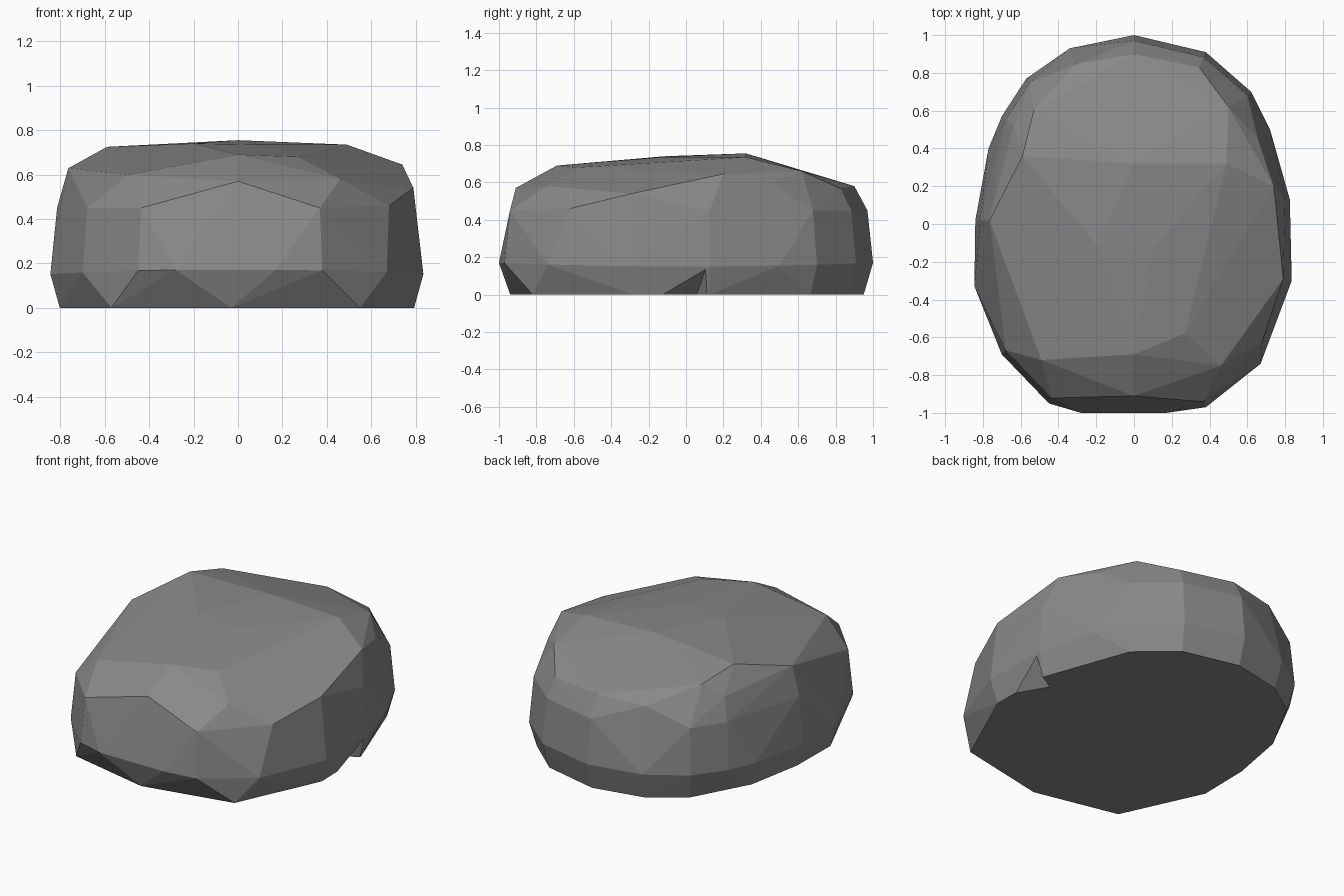
import bpy, bmesh

if "Cube" in bpy.data.objects:
    bpy.data.objects.remove(bpy.data.objects["Cube"])

# One plain stone colour
stone = bpy.data.materials.new("stone grey")
stone.use_nodes = True
colour = (0.25, 0.25, 0.25, 1)
stone.diffuse_color = colour
stone.node_tree.nodes["Principled BSDF"].inputs["Base Color"].default_value = colour


def hull_object(name, points):
    """Faceted solid wrapped tightly around a set of points."""
    bm = bmesh.new()
    for point in points:
        bm.verts.new(point)
    result = bmesh.ops.convex_hull(bm, input=bm.verts)
    loose = [v for v in set(result["geom_interior"] + result["geom_unused"])
             if isinstance(v, bmesh.types.BMVert)]
    bmesh.ops.delete(bm, geom=loose, context="VERTS")
    bmesh.ops.recalc_face_normals(bm, faces=bm.faces)
    mesh = bpy.data.meshes.new(name)
    bm.to_mesh(mesh)
    bm.free()
    mesh.materials.append(stone)
    obj = bpy.data.objects.new(name, mesh)
    bpy.context.collection.objects.link(obj)
    return obj


# Widest outline of the boulder, counter-clockwise from the back
outline = [(0, 1), (-.34, .93), (-.57, .77), (-.7, .57), (-.77, .4),
           (-.84, .02), (-.845, -.33), (-.7, -.69), (-.45, -.95),
           (-.28, -1), (.17, -1), (.38, -.97), (.67, -.74),
           (.835, -.3), (.825, .13), (.72, .5), (.62, .7), (.38, .91)]


def ring(scale, height, picks):
    """Scaled copy of chosen outline corners; height depends on y."""
    chosen = [outline[i] for i in picks]
    return [(x * scale, y * scale, height(y)) for x, y in chosen]


# Foot, belt and upper wall
points = ring(.95, lambda y: 0, (0, 1, 2, 4, 5, 6, 13, 14, 16, 17))
points += [(-.57, -.82, 0), (-.03, -.94, 0), (.55, -.82, 0)]
points += ring(1, lambda y: .15 + .02 * y * y, range(len(outline)))
points += ring(.97, lambda y: .45, (0, 2, 3, 5, 7, 8, 11, 14, 16, 17))

# Shoulder, higher along the sides and to the back
points += ring(.91, lambda y: .56 + .07 * (1 - abs(y)), (1, 3, 5, 14, 15, 17))
points += [(.79, -.29, .54), (.68, -.62, .46), (-.7, -.3, .57),
           (-.49, -.72, .6), (0, -.91, .57), (.46, -.75, .58)]

# Gently sloping crown
points += [(0, -.69, .69), (.27, -.58, .68), (-.2, -.11, .74),
           (.1, -.13, .735), (-.59, .36, .725), (.49, .32, .735),
           (0, .32, .755), (.5, .62, .66), (-.53, .6, .67),
           (0, .9, .58), (.74, .2, .645)]
boulder = hull_object("boulder", points)

# Chipped notch at the foot of one side
chip = hull_object("chip_cutter", [(.9, -.35, -.02), (.9, .13, .21),
                                   (.9, .18, -.02), (.66, .05, -.02)])
chip.hide_render = True
cut = boulder.modifiers.new("chip", "BOOLEAN")
cut.operation = "DIFFERENCE"
cut.object = chip
cut.solver = "EXACT"
bpy.context.view_layer.objects.active = boulder
bpy.ops.object.modifier_apply(modifier=cut.name)
bpy.data.objects.remove(chip)
